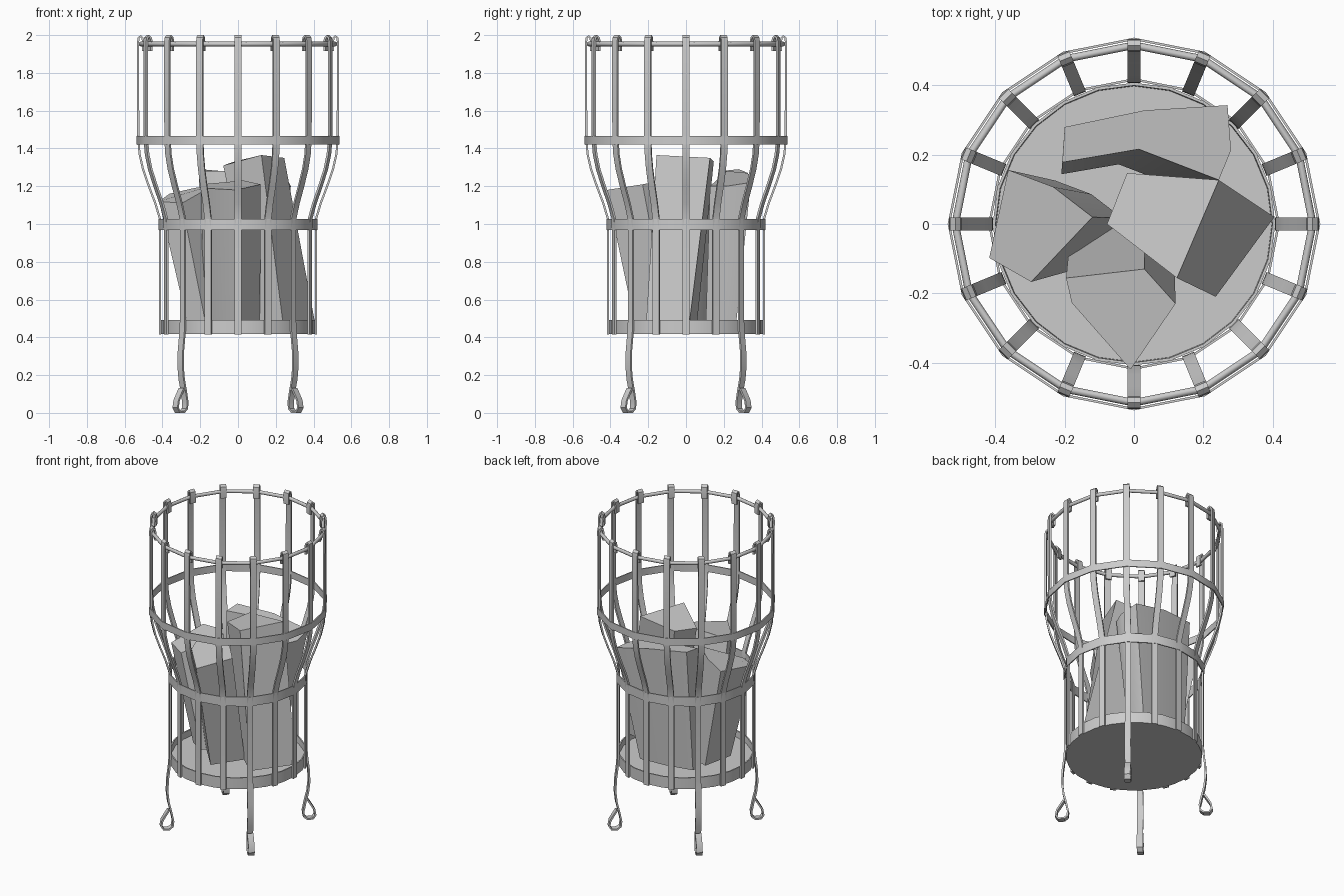
import bpy, bmesh, math
from mathutils import Vector

if "Cube" in bpy.data.objects:
    bpy.data.objects.remove(bpy.data.objects["Cube"])

N = 16
T = 0.011  # strap thickness


def finish(bm, name, smooth=None):
    bmesh.ops.recalc_face_normals(bm, faces=bm.faces)
    me = bpy.data.meshes.new(name)
    bm.to_mesh(me)
    bm.free()
    ob = bpy.data.objects.new(name, me)
    bpy.context.collection.objects.link(ob)
    if smooth:
        bpy.ops.object.select_all(action='DESELECT')
        ob.select_set(True)
        bpy.context.view_layer.objects.active = ob
        bpy.ops.object.shade_smooth_by_angle(angle=math.radians(smooth))
    return ob


def strap(bm, path, ang, w=0.037):
    """Flat bar swept along an (r, z) path in the radial plane at ang."""
    rad = Vector((math.cos(ang), math.sin(ang), 0))
    tan = Vector((-math.sin(ang), math.cos(ang), 0))
    pts = [Vector(p) for p in path]
    loops = []
    for i, p in enumerate(pts):
        d = (pts[min(i + 1, len(pts) - 1)] - pts[max(i - 1, 0)]).normalized()
        n = Vector((d.y, -d.x)) * T / 2
        loop = []
        for s, k in ((1, -1), (1, 1), (-1, 1), (-1, -1)):
            q = p + n * s
            loop.append(bm.verts.new(rad * q.x + tan * (k * w / 2) + Vector((0, 0, q.y))))
        loops.append(loop)
    for a, b in zip(loops, loops[1:]):
        for j in range(4):
            bm.faces.new((a[j], a[(j + 1) % 4], b[(j + 1) % 4], b[j]))
    bm.faces.new(loops[0])
    bm.faces.new(loops[-1])


def lathe(name, prof, closed=True, smooth=30, n=N):
    """Revolve an (r, z) profile in n steps; an open profile gets end caps."""
    bm = bmesh.new()
    rings = [[bm.verts.new((r * math.cos(k * math.tau / n), r * math.sin(k * math.tau / n), z))
              for r, z in prof] for k in range(n)]
    m = len(prof)
    for k in range(n):
        a, b = rings[k], rings[(k + 1) % n]
        for j in range(m if closed else m - 1):
            bm.faces.new((a[j], b[j], b[(j + 1) % m], a[(j + 1) % m]))
    if not closed:
        bm.faces.new([r[0] for r in rings])
        bm.faces.new([r[-1] for r in rings])
    return finish(bm, name, smooth)


# upright straps with hooked tops; diagonal ones continue into scrolled legs
upper = [(0.412, 0.97), (0.414, 1.03), (0.438, 1.11), (0.472, 1.20), (0.503, 1.29),
         (0.521, 1.37), (0.528, 1.45), (0.529, 1.965), (0.526, 1.985), (0.516, 1.9945),
         (0.506, 1.985), (0.502, 1.96), (0.503, 1.915)]
leg = [(0.420, 0.13), (0.436, 0.105), (0.460, 0.065), (0.467, 0.028), (0.452, 0.0055),
       (0.418, 0.0055), (0.398, 0.022), (0.394, 0.055), (0.406, 0.115), (0.422, 0.18),
       (0.430, 0.25), (0.427, 0.33), (0.416, 0.42), (0.412, 0.48)]
bars, legs = bmesh.new(), bmesh.new()
for k in range(N):
    if k % 4 == 2:
        strap(legs, leg + upper, k * math.tau / N)
    else:
        strap(bars, [(0.412, 0.415)] + upper, k * math.tau / N)
finish(bars, "basket_bars", 40)
finish(legs, "leg_bars", 40)

# hoops
for name, r, z0, z1 in (("lower_hoop", 0.414, 0.967, 1.027), ("upper_hoop", 0.531, 1.42, 1.466)):
    lathe(name, [(r, z0), (r + 0.007, z0), (r + 0.007, z1), (r, z1)])
lathe("top_rod", [(0.516 + 0.011 * math.cos(i * math.pi / 4), 1.953 + 0.012 * math.sin(i * math.pi / 4))
                  for i in range(8)], smooth=50)

# fire pan
lathe("fire_pan", [(0.408, 0.418), (0.408, 0.492), (0.400, 0.492), (0.398, 0.45)], closed=False, n=24)


# split logs: top outline sheared down to the pan
def log(name, top, shift, scale=1.0, z=0.492, bottom=None):
    bm = bmesh.new()
    c = sum((Vector(p) for p in top), Vector()) / len(top)
    if bottom is None:
        bottom = [((p[0] - c.x) * scale + c.x + shift[0], (p[1] - c.y) * scale + c.y + shift[1]) for p in top]
    a = [bm.verts.new(p) for p in top]
    b = [bm.verts.new((x, y, z)) for x, y in bottom]
    n = len(a)
    for i in range(n):
        bm.faces.new((a[i], a[(i + 1) % n], b[(i + 1) % n], b[i]))
    bm.faces.new(a)
    bm.faces.new(b)
    finish(bm, name, 40)


log("log_tall", [(-.02, .147, 1.33), (.245, .127, 1.35), (.124, -.156, 1.365), (-.078, 0, 1.31)],
    None, bottom=[(.15, .06), (.405, .02), (.236, -.21), (.09, -.08)])
log("log_front", [(-.196, -.156, 1.21), (-.18, -.227, 1.19), (-.01, -.42, 1.18),
                  (.12, -.23, 1.21), (.03, -.13, 1.23)], (0.005, 0.135), 0.95)
log("log_left", [(-.363, .156, 1.16), (-.233, .107, 1.19), (-.12, .02, 1.21),
                 (-.297, -.167, 1.11), (-.418, -.098, 1.12)], (0.12, 0.0), 0.8)
log("log_back", [(-.20, .28, 1.29), (.03, .328, 1.27), (.27, .343, 1.22), (.28, .213, 1.2),
                 (.245, .127, 1.2), (.014, .216, 1.28), (-.207, .178, 1.28)], (-0.07, -0.05), 0.75)
